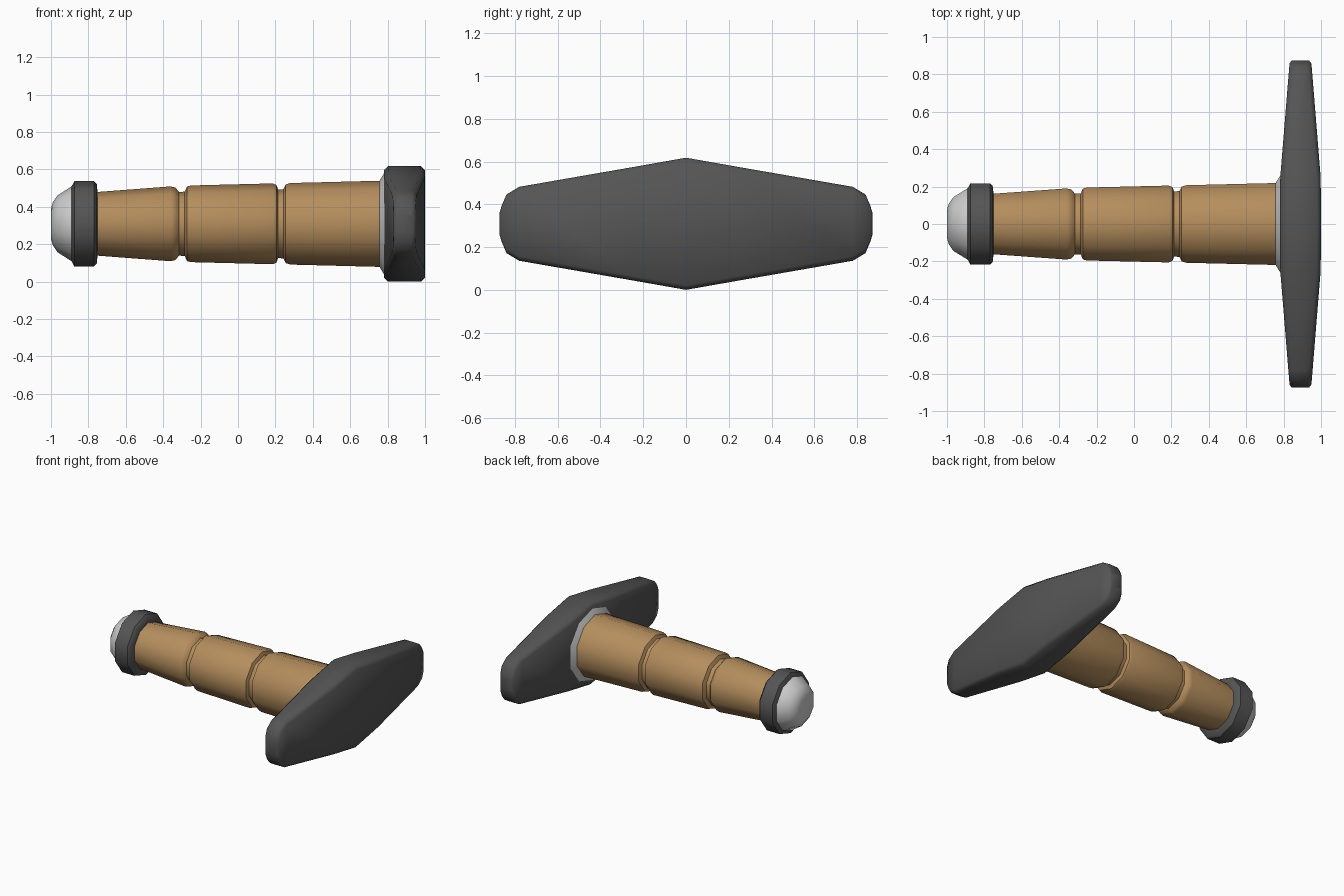
import bpy, bmesh, math

if "Cube" in bpy.data.objects:
    bpy.data.objects.remove(bpy.data.objects["Cube"])

Z0 = 0.309    # height of the handle axis
SIDES = 10


def material(name, rgb):
    m = bpy.data.materials.new(name)
    m.diffuse_color = (*rgb, 1)
    m.use_nodes = True
    m.node_tree.nodes["Principled BSDF"].inputs["Base Color"].default_value = m.diffuse_color
    return m


def loft(name, rings, mat=None, angle=40):
    """Skin a list of equal-length point rings and cap both ends."""
    bm = bmesh.new()
    loops = [[bm.verts.new(p) for p in ring] for ring in rings]
    for a, b in zip(loops, loops[1:]):
        n = len(a)
        for i in range(n):
            j = (i + 1) % n
            bm.faces.new((a[i], a[j], b[j], b[i]))
    bm.faces.new(loops[0])
    bm.faces.new(loops[-1])
    bmesh.ops.recalc_face_normals(bm, faces=bm.faces)
    me = bpy.data.meshes.new(name)
    bm.to_mesh(me)
    bm.free()
    ob = bpy.data.objects.new(name, me)
    bpy.context.collection.objects.link(ob)
    if mat:
        me.materials.append(mat)
    bpy.ops.object.select_all(action='DESELECT')
    ob.select_set(True)
    bpy.context.view_layer.objects.active = ob
    bpy.ops.object.shade_smooth_by_angle(angle=math.radians(angle))
    return ob


def turned(name, profile, mat=None):
    """Ten-sided turned part along x from (x, radius) pairs."""
    angles = [math.pi / 2 + math.tau * i / SIDES for i in range(SIDES)]
    return loft(name, [[(x, r * math.cos(a), Z0 + r * math.sin(a)) for a in angles]
                       for x, r in profile], mat)


def guard_section(y, t, h, b):
    """Chamfered rectangle across the guard: half thickness t, half height h."""
    pts = [(t - b, h), (t, h - b), (t, b - h), (t - b, -h),
           (b - t, -h), (-t, b - h), (-t, h - b), (b - t, h)]
    return [(0.89 + x, y, Z0 + z) for x, z in pts]


dark = material("dark_iron", (0.09, 0.09, 0.09))
leather = material("tan_wrap", (0.46, 0.27, 0.11))

# Domed pommel end
turned("pommel_cap", [(-1, 0.08), (-0.99, 0.115), (-0.965, 0.152),
                      (-0.89, 0.2), (-0.86, 0.2)])

# Dark band behind the pommel
turned("pommel_ring", [(-0.892, 0.195), (-0.875, 0.228), (-0.77, 0.228),
                       (-0.755, 0.212), (-0.75, 0.16)], dark)

# Tapered grip with two grooves
turned("grip", [(-0.78, 0.168), (-0.36, 0.2), (-0.335, 0.194), (-0.315, 0.17),
                (-0.285, 0.172), (-0.272, 0.2), (-0.25, 0.205),
                (0.185, 0.216), (0.205, 0.208), (0.215, 0.183),
                (0.243, 0.185), (0.255, 0.21), (0.28, 0.218),
                (0.75, 0.23), (0.8, 0.231)], leather)

# Flared collar where the grip meets the guard
turned("guard_collar", [(0.757, 0.228), (0.76, 0.236), (0.785, 0.278), (0.82, 0.278)])

# Crossguard tapering from the middle to both blunt ends
half = [(0.25, 0.108, 0.265, 0.022), (0.78, 0.065, 0.173, 0.022),
        (0.84, 0.06, 0.137, 0.022), (0.862, 0.057, 0.085, 0.018),
        (0.873, 0.047, 0.05, 0.012)]
sections = ([(-y, t, h, b) for y, t, h, b in reversed(half)]
            + [(0, 0.11, 0.309, 0.022)] + half)
loft("crossguard", [guard_section(*s) for s in sections], dark, 60)
